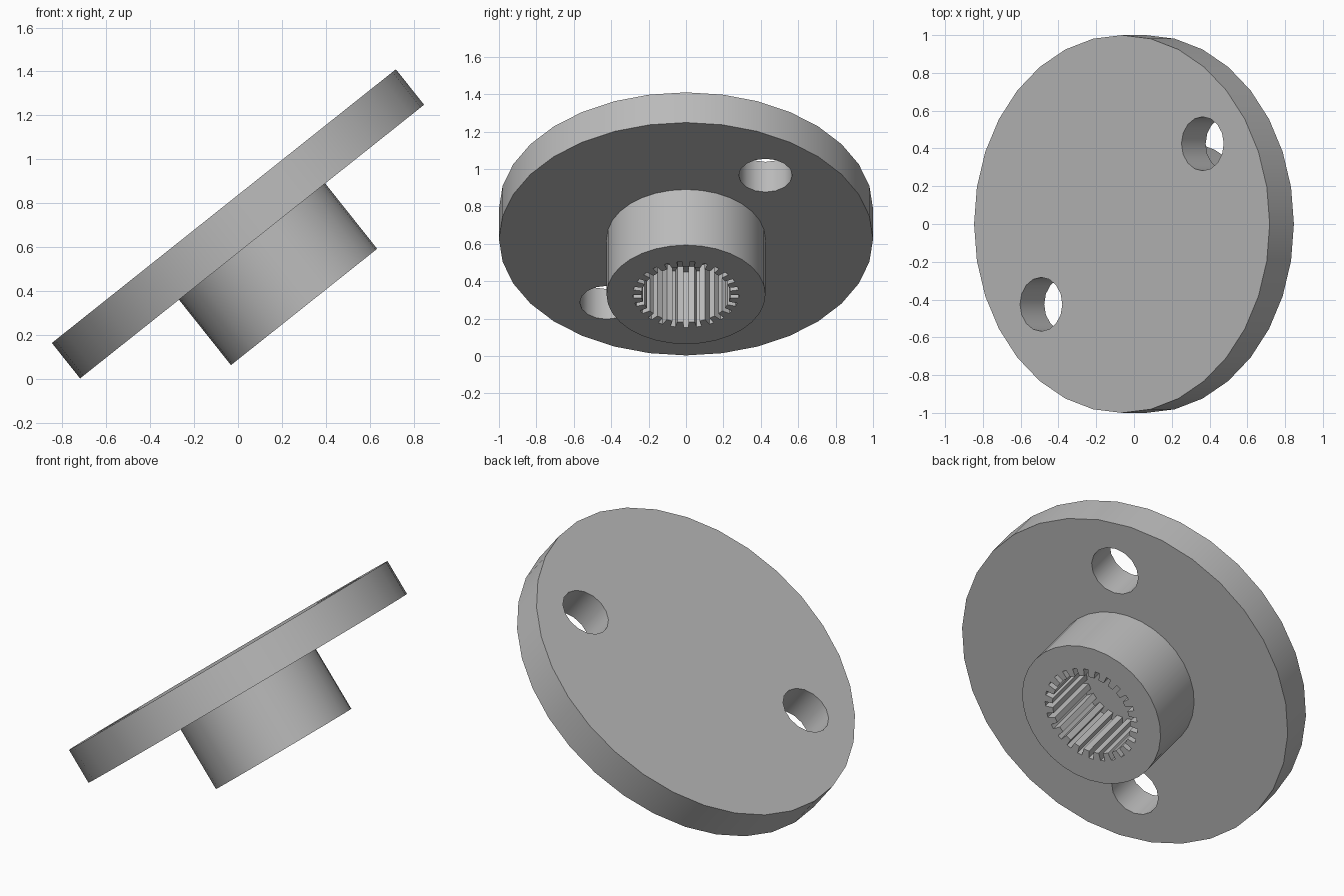
import bpy, bmesh
from math import sin, cos, pi, radians
from mathutils import Matrix

if "Cube" in bpy.data.objects:
    bpy.data.objects.remove(bpy.data.objects["Cube"])

TILT = radians(38.5)
DISC_T, HUB_L = 0.206, 0.38
# Tilted frame whose origin is the centre of the disc's underside
FRAME = Matrix.Translation((0.064, 0, 0.626)) @ Matrix.Rotation(-TILT, 4, 'Y')

grey = bpy.data.materials.new("satin grey")
grey.use_nodes = True
colour = (0.5, 0.5, 0.5, 1)
grey.diffuse_color = colour
grey.node_tree.nodes["Principled BSDF"].inputs["Base Color"].default_value = colour


def circle(r, n, cx=0, cy=0):
    return [(cx + r * cos(2 * pi * i / n), cy + r * sin(2 * pi * i / n)) for i in range(n)]


def spline_bore(r_in, r_out, teeth):
    """Closed outline of straight-sided grooves around a bore."""
    half = 0.0135
    points = []
    for i in range(teeth):
        a = pi + 2 * pi * i / teeth
        for r, side in ((r_in, -half), (r_out, -half), (r_out, half), (r_in, half)):
            points.append((r * cos(a) - side * sin(a), r * sin(a) + side * cos(a)))
    return points


def plate(name, outlines, z0, z1):
    """Extrude an outline, with further outlines as holes, from z0 to z1."""
    curve = bpy.data.curves.new(name, 'CURVE')
    curve.dimensions = '2D'
    curve.fill_mode = 'BOTH'
    curve.extrude = (z1 - z0) / 2
    for pts in outlines:
        s = curve.splines.new('POLY')
        s.points.add(len(pts) - 1)
        for p, (x, y) in zip(s.points, pts):
            p.co = (x, y, 0, 1)
        s.use_cyclic_u = True
    obj = bpy.data.objects.new(name, curve)
    bpy.context.collection.objects.link(obj)
    bpy.ops.object.select_all(action='DESELECT')
    obj.select_set(True)
    bpy.context.view_layer.objects.active = obj
    bpy.ops.object.convert(target='MESH')
    obj = bpy.context.object
    # Weld caps to walls and place in the tilted frame
    bm = bmesh.new()
    bm.from_mesh(obj.data)
    bmesh.ops.remove_doubles(bm, verts=bm.verts, dist=0.0005)
    bmesh.ops.recalc_face_normals(bm, faces=bm.faces)
    bmesh.ops.dissolve_limit(bm, angle_limit=0.01, verts=bm.verts, edges=bm.edges)
    bm.transform(FRAME @ Matrix.Translation((0, 0, (z0 + z1) / 2)))
    bm.to_mesh(obj.data)
    bm.free()
    obj.data.materials.clear()
    obj.data.materials.append(grey)
    bpy.ops.object.shade_smooth_by_angle(angle=radians(30))
    return obj


# Flange disc with two opposite bolt holes
holes = [circle(0.143, 16, s * 0.546, s * 0.425) for s in (1, -1)]
plate("flange_disc", [circle(1, 32)] + holes, 0, DISC_T)

# Hub with a grooved blind bore
plate("splined_hub", [circle(0.425, 32), spline_bore(0.238, 0.283, 25)], -HUB_L, 0)
